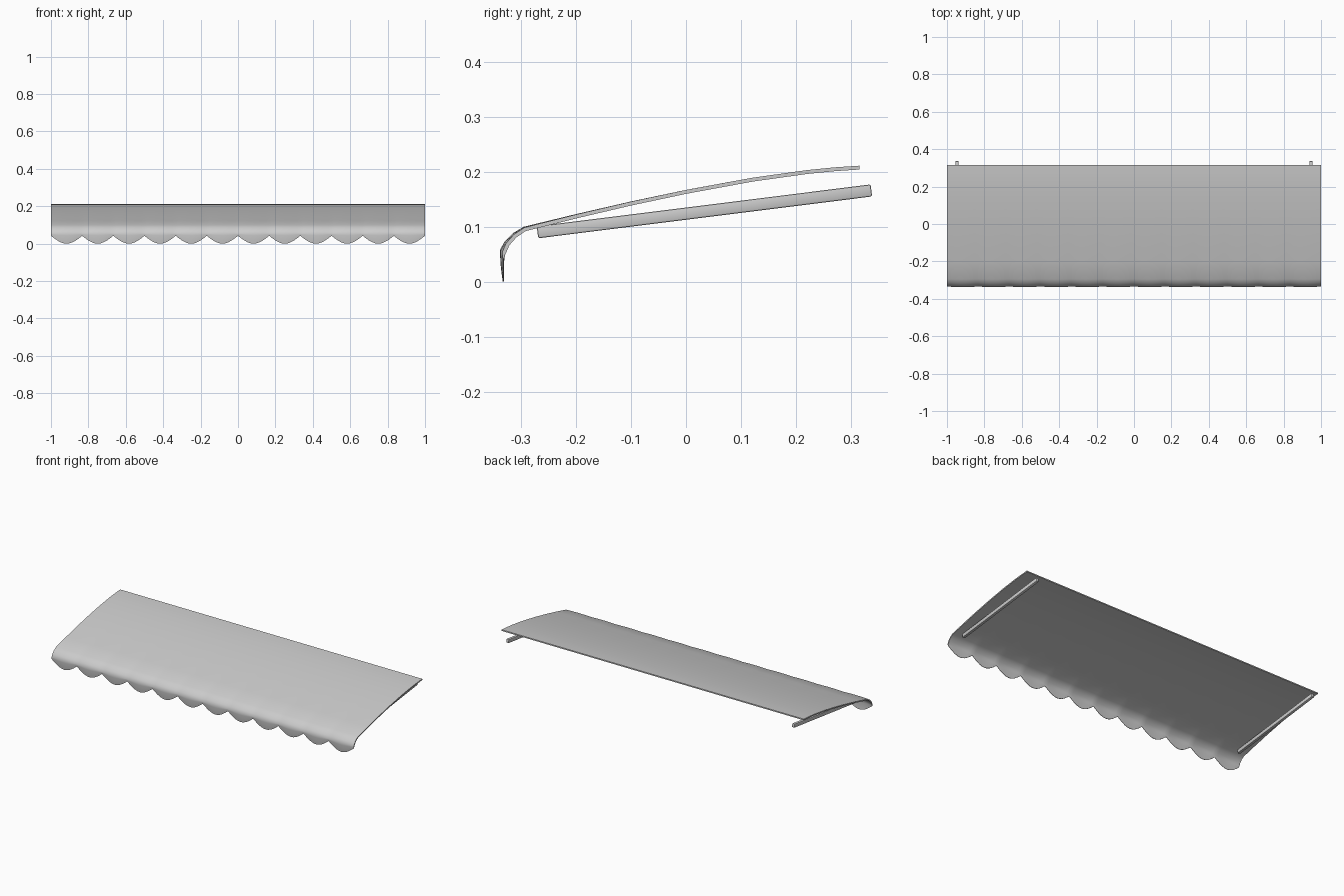
import bpy, bmesh, math
from mathutils import Vector

cube = bpy.data.objects.get("Cube")
if cube:
    bpy.data.objects.remove(cube, do_unlink=True)

SCALLOPS = 12
STEPS = 10  # columns per scallop


def make_material(name, value):
    mat = bpy.data.materials.new(name)
    mat.use_nodes = True
    colour = (value, value, value, 1)
    mat.diffuse_color = colour
    mat.node_tree.nodes["Principled BSDF"].inputs["Base Color"].default_value = colour
    return mat


grey = make_material("light grey", 0.6)


def add_object(name, bm):
    bmesh.ops.recalc_face_normals(bm, faces=bm.faces)
    mesh = bpy.data.meshes.new(name)
    bm.to_mesh(mesh)
    bm.free()
    mesh.materials.append(grey)
    obj = bpy.data.objects.new(name, mesh)
    bpy.context.scene.collection.objects.link(obj)
    bpy.ops.object.select_all(action="DESELECT")
    obj.select_set(True)
    bpy.context.view_layer.objects.active = obj
    return obj


# Canopy: outer (y, z) profile from the wall edge to the top of the valance
profile = [(0.315, 0.211), (0.27, 0.208), (0.22, 0.203), (0.12, 0.189), (0.0, 0.167),
           (-0.1, 0.146), (-0.2, 0.123), (-0.295, 0.1), (-0.315, 0.088),
           (-0.33, 0.073), (-0.338, 0.058)]
ROUND = len(profile)
HEM_ROWS = 4


def canopy_section(x):
    """Outer and inner points of the cloth at one position along its width."""
    bulge = abs(math.sin((x + 1) / 2 * SCALLOPS * math.pi))
    hem = 0.042 - 0.042 * bulge
    outer = []
    for i, (y, z) in enumerate(profile):
        pleat = 0.004 * (1 - bulge) * max(0, (i - 3) / (ROUND - 4)) ** 2
        outer.append(Vector((x, y + pleat * (i > 6), z - pleat)))
    top = outer[-1].copy()
    for k in range(1, HEM_ROWS + 1):
        t = k / HEM_ROWS
        outer.append(Vector((x, top.y + (-0.333 - top.y) * t * t, top.z + (hem - top.z) * t)))
    inner = []
    for i, p in enumerate(outer):
        a, b = outer[max(i - 1, 0)], outer[min(i + 1, len(outer) - 1)]
        along = (b - a).normalized()
        thick = 0.007 if i < ROUND - 1 else 0.007 - 0.005 * (i - ROUND + 1) / HEM_ROWS
        inner.append(p + Vector((0, -along.z, along.y)) * thick)
    return outer + inner[::-1]


bm = bmesh.new()
columns = SCALLOPS * STEPS
loops = [[bm.verts.new(p) for p in canopy_section(-1 + 2 * c / columns)]
         for c in range(columns + 1)]
count = len(loops[0])
for left, right in zip(loops, loops[1:]):
    for i in range(count):
        j = (i + 1) % count
        bm.faces.new((left[i], left[j], right[j], right[i]))
half = count // 2
for loop in (loops[0], loops[-1]):
    for i in range(half - 1):
        bm.faces.new((loop[i], loop[i + 1], loop[count - 2 - i], loop[count - 1 - i]))
add_object("canopy", bm)
bpy.ops.object.shade_smooth_by_angle(angle=math.radians(50))

# Support arms under each end of the canopy
low, high = Vector((0, -0.27, 0.09)), Vector((0, 0.337, 0.166))
for name, side in (("left_arm", 1), ("right_arm", -1)):
    bm = bmesh.new()
    bmesh.ops.create_cube(bm, size=1)
    bmesh.ops.scale(bm, vec=(0.017, (high - low).length, 0.022), verts=bm.verts)
    bmesh.ops.bevel(bm, geom=bm.edges[:], offset=0.003, segments=2, affect="EDGES", profile=0.5)
    arm = add_object(name, bm)
    arm.location = (low + high) / 2 + Vector((0.946 * side, 0, 0))
    arm.rotation_euler.x = math.atan2(high.z - low.z, high.y - low.y)
    bpy.ops.object.shade_smooth_by_angle(angle=math.radians(40))
